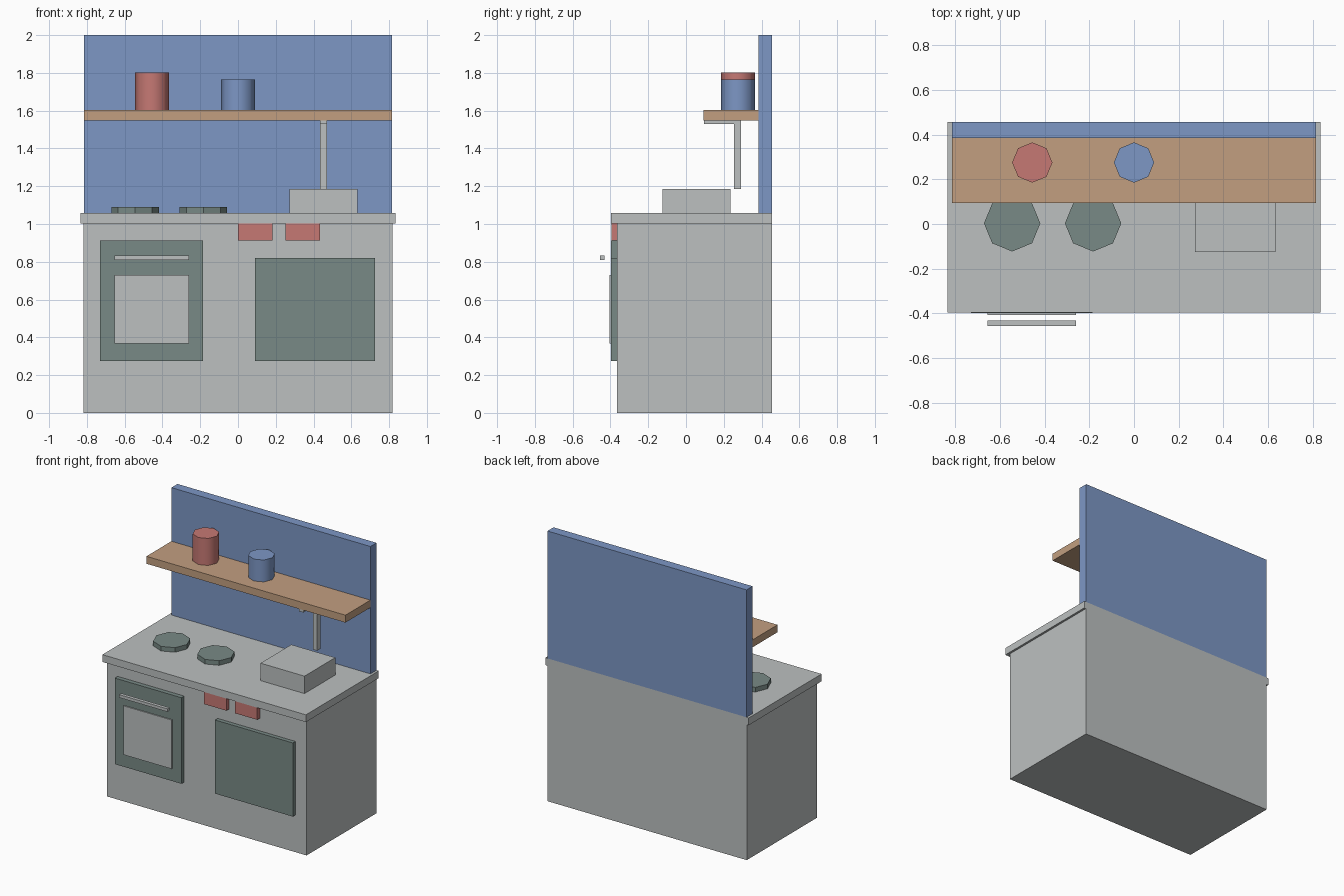
import bpy, math

if "Cube" in bpy.data.objects:
    bpy.data.objects.remove(bpy.data.objects["Cube"])


def material(name, rgb):
    # sRGB 0-255 to linear diffuse colour
    m = bpy.data.materials.new(name)
    lin = [((c / 255 + 0.055) / 1.055) ** 2.4 for c in rgb]
    m.diffuse_color = (*lin, 1)
    m.use_nodes = True
    m.node_tree.nodes["Principled BSDF"].inputs["Base Color"].default_value = m.diffuse_color
    return m


GREY = material("light grey", (188, 192, 192))
BLUE = material("soft blue", (125, 151, 197))
WOOD = material("wood", (194, 159, 128))
RED = material("soft red", (198, 121, 116))
DARK = material("grey green", (121, 138, 134))


def box(name, x, y, z, mat):
    lo, hi = zip(x, y, z)
    centre = [(a + b) / 2 for a, b in zip(lo, hi)]
    bpy.ops.mesh.primitive_cube_add(size=1, location=centre)
    o = bpy.context.object
    o.name = name
    o.scale = [b - a for a, b in zip(lo, hi)]
    bpy.ops.object.transform_apply(location=False, rotation=False, scale=True)
    o.data.materials.append(mat)
    return o


def octagon(name, x, y, z, radius, mat, smooth=False):
    bpy.ops.mesh.primitive_cylinder_add(
        vertices=8, radius=radius, depth=z[1] - z[0],
        location=(x, y, (z[0] + z[1]) / 2))
    o = bpy.context.object
    o.name = name
    o.data.materials.append(mat)
    if smooth:
        bpy.ops.object.shade_smooth_by_angle(angle=math.radians(50))
    return o


BACK, FRONT = 0.456, -0.365

# Main carcass, worktop and splashback
box("cabinet_body", (-0.817, 0.817), (FRONT, BACK), (0, 1.003), GREY)
box("worktop", (-0.833, 0.833), (-0.396, BACK), (1.003, 1.057), GREY)
box("splashback", (-0.815, 0.815), (0.385, BACK), (1.057, 2.0), BLUE)

# Shelf with two pots
box("shelf", (-0.815, 0.815), (0.093, 0.387), (1.548, 1.603), WOOD)
octagon("red_pot", -0.455, 0.275, (1.603, 1.803), 0.09, RED, True)
octagon("blue_pot", 0.0, 0.275, (1.603, 1.765), 0.09, BLUE, True)

# Hob rings
for i, x in enumerate((-0.545, -0.183)):
    octagon(f"hob_ring_{i + 1}", x, 0.003, (1.057, 1.091), 0.126, DARK)

# Sink block and tap
box("sink", (0.272, 0.632), (-0.125, 0.235), (1.057, 1.186), GREY)
box("tap_post", (0.434, 0.47), (0.255, 0.291), (1.186, 1.53), GREY)
box("tap_spout", (0.434, 0.47), (0.094, 0.291), (1.53, 1.56), GREY)

# Control knobs under the worktop
for i, x in enumerate((0.0, 0.252)):
    box(f"control_{i + 1}", (x, x + 0.182), (-0.395, FRONT), (0.913, 1.003), RED)

# Oven door, window and handle
box("oven_door", (-0.73, -0.185), (-0.398, FRONT), (0.275, 0.912), DARK)
box("oven_window", (-0.655, -0.259), (-0.406, -0.398), (0.368, 0.73), GREY)
box("oven_handle", (-0.655, -0.259), (-0.456, -0.431), (0.81, 0.832), GREY)

# Cupboard door
box("cupboard_door", (0.09, 0.726), (-0.396, FRONT), (0.275, 0.82), DARK)
